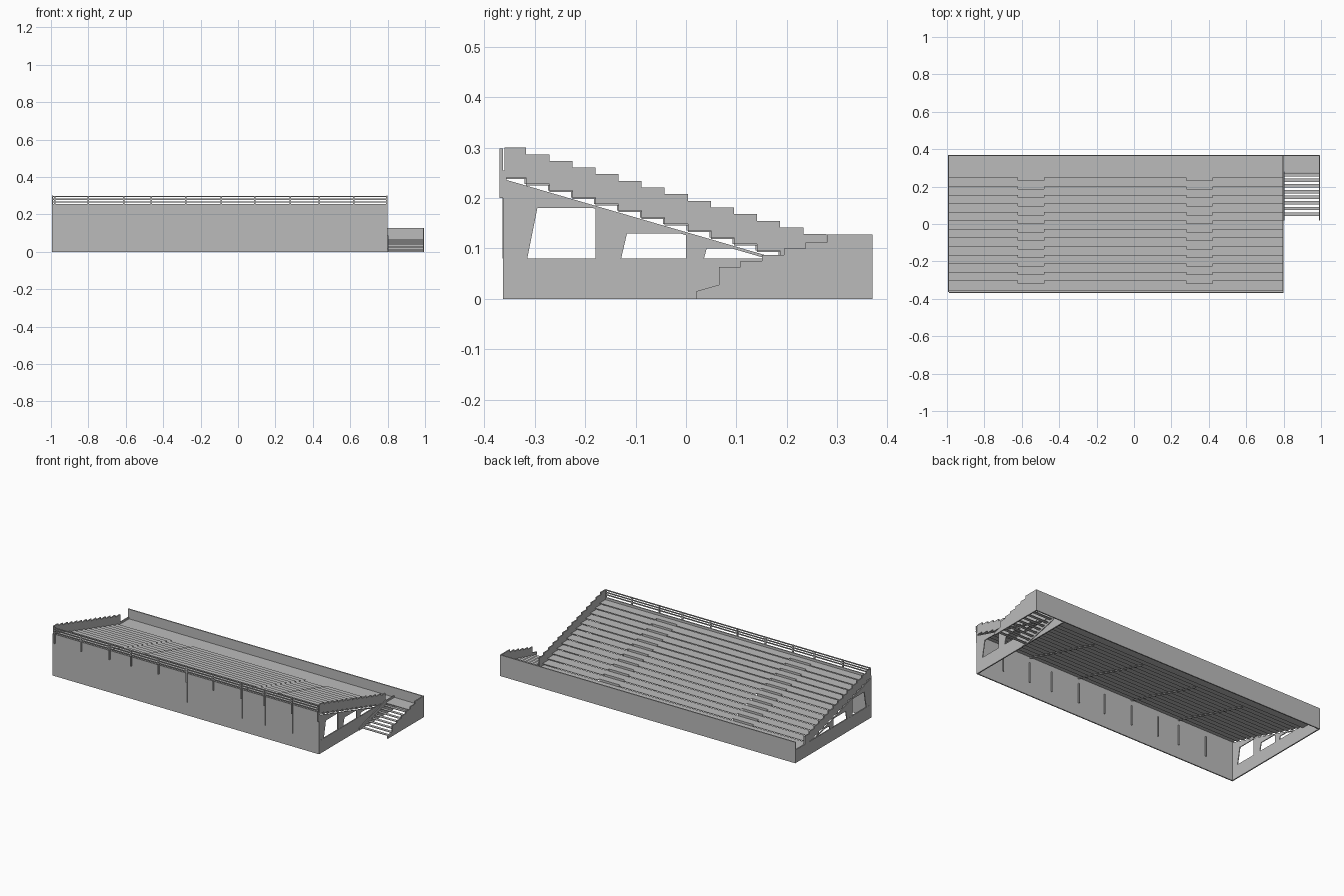
import bpy
import bmesh

old = bpy.data.objects.get("Cube")
if old:
    bpy.data.objects.remove(old, do_unlink=True)

grey = bpy.data.materials.new("plain grey")
grey.use_nodes = True
grey.diffuse_color = (0.5, 0.5, 0.5, 1)
bsdf = next(n for n in grey.node_tree.nodes if n.type == "BSDF_PRINCIPLED")
bsdf.inputs["Base Color"].default_value = (0.5, 0.5, 0.5, 1)


def finish(name, bm):
    bmesh.ops.recalc_face_normals(bm, faces=bm.faces)
    mesh = bpy.data.meshes.new(name)
    bm.to_mesh(mesh)
    bm.free()
    mesh.materials.append(grey)
    obj = bpy.data.objects.new(name, mesh)
    bpy.context.collection.objects.link(obj)
    return obj


def boxes(name, spans):
    """One object from boxes given as (x0, x1, y0, y1, z0, z1)."""
    bm = bmesh.new()
    for x0, x1, y0, y1, z0, z1 in spans:
        cube = bmesh.ops.create_cube(bm, size=1)["verts"]
        bmesh.ops.scale(bm, vec=(x1 - x0, y1 - y0, z1 - z0), verts=cube)
        centre = ((x0 + x1) / 2, (y0 + y1) / 2, (z0 + z1) / 2)
        bmesh.ops.translate(bm, vec=centre, verts=cube)
    return finish(name, bm)


def plates(name, profiles, x0, x1):
    """Upright plates: (y, z) outlines extruded from x0 to x1."""
    bm = bmesh.new()
    for outline in profiles:
        face = bm.faces.new([bm.verts.new((x0, y, z)) for y, z in outline])
        ext = bmesh.ops.extrude_face_region(bm, geom=[face])["geom"]
        moved = [v for v in ext if isinstance(v, bmesh.types.BMVert)]
        bmesh.ops.translate(bm, vec=(x1 - x0, 0, 0), verts=moved)
    return finish(name, bm)


LEFT, RIGHT, END = 0.80, -0.995, 0.995
FRONT, BACK = -0.363, 0.37
ROWS, DEPTH, RISE = 14, 0.0458, 0.0132
TOP_FLOOR, FIRST_EDGE = 0.241, -0.317
T = 0.007


def edge(i):
    return FIRST_EDGE + DEPTH * i


def level(i):
    return TOP_FLOOR - RISE * i


# Outer walls
boxes("front_wall", [(RIGHT, LEFT, FRONT, FRONT + T, 0, 0.255)])
boxes("back_wall", [(RIGHT, END, BACK - T, BACK, 0, 0.128)])
for name, x in (("left_base_wall", LEFT - T), ("right_base_wall", RIGHT)):
    boxes(name, [(x, x + T, FRONT, BACK, 0, 0.08)])

# Seating rows between the aisles, aisles are set back with closed risers
aisles = [(-0.62, -0.48), (0.28, 0.42)]
blocks = [(RIGHT + T, -0.62), (-0.48, 0.28), (0.42, LEFT - T)]
rows, steps = [], []
for i in range(ROWS - 1):
    z, back = level(i), max(edge(i - 1), FRONT + T)
    for x0, x1 in blocks:
        rows.append((x0, x1, back, edge(i) + 0.015, z - 0.003, z))
    for x0, x1 in aisles:
        steps.append((x0, x1, back, edge(i), z - 0.003, z))
        steps.append((x0, x1, edge(i) - 0.003, edge(i), level(i + 1), z - 0.003))
boxes("seating_rows", rows)
boxes("aisle_steps", steps)
walk_z = level(ROWS - 1)
boxes("lower_walkway", [(RIGHT + T, END, edge(ROWS - 1) - 0.002, BACK - T, walk_z - 0.004, walk_z),
                        (RIGHT + T, LEFT - T, edge(ROWS - 2), edge(ROWS - 1), walk_z - 0.004, walk_z)])

# Stepped end parapets, sloping beams and tapered supports at both ends
parapet = []
upper, lower = [], []
for i in range(ROWS):
    y0 = FRONT + 0.003 if i == 0 else edge(i - 1)
    y1 = edge(i)
    upper += [(y0, level(i) + 0.059), (y1, level(i) + 0.059)]
    lower += [(y0, level(i)), (y1, level(i))]
parapet = upper + lower[::-1]


def beam(y):
    return 0.237 + (y + 0.36) * -0.2905


def support(y0, y1, shelf, foot, knee):
    """Leg with a slanted inner edge under a wedge that reaches the beam."""
    return [(y0, 0.07), (foot, 0.07), (knee, shelf), (y1, shelf),
            (y1, beam(y1)), (y0, beam(y0))]


frame = [
    support(-0.36, -0.18, 0.18, -0.317, -0.295),
    support(-0.18, 0.0, 0.13, -0.131, -0.117),
    support(0.0, 0.105, 0.10, 0.033, 0.041),
    [(-0.36, beam(-0.36)), (0.18, beam(0.18)),
     (0.18, beam(0.18) - 0.006), (-0.36, beam(-0.36) - 0.006)],
]
for side, x in (("left", LEFT - T), ("right", RIGHT)):
    plates(side + "_parapet", [parapet], x, x + T)
    plates(side + "_support_frame", frame, x + 0.001, x + T - 0.001)

# Sloping beams under the rows
for n, x in enumerate((-0.61, -0.28, 0.09, 0.43)):
    plates("row_beam_%d" % (n + 1), [frame[3]], x - 0.003, x + 0.003)

# Railing along the high side, with posts fixed to the wall
post_x = [-0.98, -0.8, -0.61, -0.465, -0.28, -0.09, 0.09, 0.28, 0.435, 0.62, 0.795]
boxes("railing_posts", [(x - 0.004, x + 0.004, -0.37, FRONT, 0.2, 0.298) for x in post_x])
boxes("wall_ribs", [(x - 0.003, x + 0.003, FRONT - 0.001, FRONT + 0.014, 0.08, 0.2)
                    for x in post_x[1:-1]])
boxes("railing_bars", [(RIGHT + T, LEFT, -0.369, -0.364, z - 0.003, z + 0.003)
                       for z in (0.267, 0.281, 0.295)])

# Entrance stair: open treads and a stepped outer panel
TREADS = 8
boxes("stair_treads", [(LEFT, END - T, 0.255 - 0.0302 * i, 0.273 - 0.0302 * i,
                        walk_z - 0.0078 * (i + 1) - 0.003, walk_z - 0.0078 * (i + 1))
                       for i in range(TREADS)])
panel = [(0.02, 0), (0.02, 0.015), (0.065, 0.028)]
for i in range(5):
    y, z = 0.065 + 0.043 * i, 0.063 + 0.0122 * i
    panel += [(y, z), (y + 0.043, z)]
panel += [(0.28, 0.128), (BACK, 0.128), (BACK, 0)]
plates("stair_outer_panel", [panel], END - T, END)
plates("stair_inner_stringer", [[(0.02, 0), (0.02, 0.015), (0.28, 0.088),
                                 (0.28, 0.05), (0.07, 0)]], LEFT, LEFT + 0.004)
